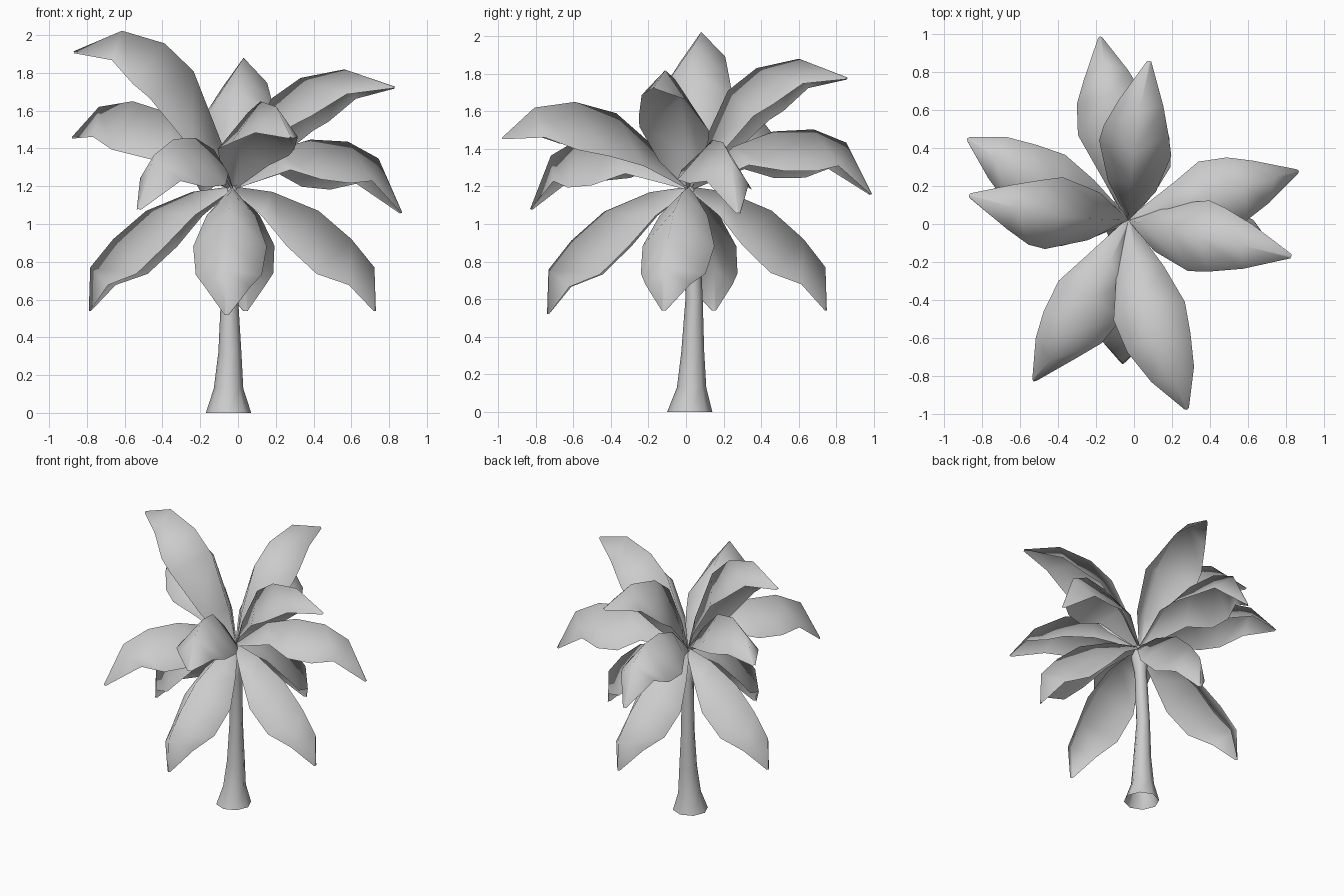
import bpy
import bmesh
import math
from mathutils import Vector

cube = bpy.data.objects.get("Cube")
if cube:
    bpy.data.objects.remove(cube, do_unlink=True)

grey = bpy.data.materials.new("plain grey")
grey.use_nodes = True
grey.diffuse_color = (0.6, 0.6, 0.6, 1)
grey.node_tree.nodes["Principled BSDF"].inputs["Base Color"].default_value = (0.6, 0.6, 0.6, 1)

HUB = Vector((-0.03, 0.02, 1.2))
UP = Vector((0, 0, 1))


def finish(name, bm):
    mesh = bpy.data.meshes.new(name)
    bm.to_mesh(mesh)
    bm.free()
    mesh.materials.append(grey)
    obj = bpy.data.objects.new(name, mesh)
    bpy.context.collection.objects.link(obj)
    return obj


# Midrib curves: share of the reach, height above the hub
MIDRIBS = {
    "high": [(0, 0), (0.07, 0.2), (0.24, 0.51), (0.42, 0.63), (0.69, 0.68), (1, 0.58)],
    "raised": [(0, 0), (0.18, 0.21), (0.38, 0.39), (0.6, 0.45), (0.82, 0.42), (1, 0.26)],
    "middle": [(0, 0), (0.24, 0.2), (0.46, 0.27), (0.68, 0.27), (0.86, 0.19), (1, -0.09)],
    "low": [(0, 0), (0.28, -0.03), (0.6, -0.13), (0.83, -0.28), (0.99, -0.43), (1, -0.66)],
}
# Leaf edges along the midrib: half width, droop, push towards the tip
SECTIONS = [(0.015, 0.02, 0), (0.13, 0.13, 0), (0.195, 0.23, -0.02),
            (0.175, 0.24, 0.02), (0.12, 0.14, 0.05), (0.012, 0.01, 0)]


def leaf(name, kind, tip_x, tip_y, lift=1.0, shift=0.0, bow=0.0):
    """Folded leaf: a ridge with one drooping edge on each side."""
    out = Vector((tip_x, tip_y, 0)) - Vector((HUB.x, HUB.y, 0))
    reach = out.length
    out.normalize()
    side = UP.cross(out)
    roll = 0 if kind == "low" else 0.1
    ribs = [HUB + out * (r * reach) + UP * (h * lift + shift * r) + side * (bow * math.sin(math.pi * r))
            for r, h in MIDRIBS[kind]]
    bm = bmesh.new()
    rows = []
    for i, (rib, (width, droop, push)) in enumerate(zip(ribs, SECTIONS)):
        along = (ribs[min(i + 1, len(ribs) - 1)] - ribs[max(i - 1, 0)]).normalized()
        normal = along.cross(side).normalized()
        across = side * math.cos(roll) - normal * math.sin(roll)
        middle = rib - normal * droop + along * push
        rows.append([bm.verts.new(p) for p in (middle + across * width, rib, middle - across * width)])
    for a, b in zip(rows, rows[1:]):
        for k in range(2):
            bm.faces.new((a[k], a[k + 1], b[k + 1], b[k]))
    bm.normal_update()
    if sum(f.normal.dot(UP) for f in bm.faces) < 0:
        bmesh.ops.reverse_faces(bm, faces=bm.faces)
    for f in bm.faces:
        f.smooth = True
    finish(name, bm)


leaf("high_leaf_back", "high", 0.08, 0.86, bow=0.02)
leaf("high_leaf_left", "high", 0.83, -0.17, 0.91)
leaf("high_leaf_right", "high", -0.87, 0.15, 1.18, 0.03, bow=0.035)
leaf("raised_leaf_front", "raised", 0.28, -0.98, bow=-0.04)
leaf("raised_leaf_right", "raised", -0.88, 0.45, bow=0.04)
leaf("middle_leaf_back", "middle", -0.18, 0.99, 1.0, 0.05)
leaf("middle_leaf_left", "middle", 0.87, 0.28, 1.0, -0.05)
leaf("middle_leaf_front", "middle", -0.53, -0.83, 1.0, -0.03, bow=0.04)
leaf("low_leaf_front", "low", -0.06, -0.74, 1.03)
leaf("low_leaf_back", "low", 0.04, 0.75)
leaf("low_leaf_left", "low", 0.73, -0.12)
leaf("low_leaf_right", "low", -0.79, 0.15)

# Trunk rings: centre x, centre y, height, radius; the foot stays open
RINGS = [(-0.05, 0.02, 0, 0.12), (-0.05, 0.03, 0.13, 0.078), (-0.043, 0.036, 0.32, 0.061),
         (-0.045, 0.043, 0.6, 0.046), (-0.035, 0.03, 0.98, 0.042),
         (-0.03, 0.02, 1.12, 0.058), (-0.03, 0.02, 1.2, 0.02)]
SIDES = 8
bm = bmesh.new()
rows = []
for x, y, z, radius in RINGS:
    angles = [math.tau * k / SIDES for k in range(SIDES)]
    rows.append([bm.verts.new((x + radius * math.cos(a), y + radius * math.sin(a), z)) for a in angles])
for a, b in zip(rows, rows[1:]):
    for k in range(SIDES):
        n = (k + 1) % SIDES
        bm.faces.new((a[k], a[n], b[n], b[k])).smooth = True
bm.faces.new(rows[-1])
trunk = finish("trunk", bm)
bpy.ops.object.select_all(action="DESELECT")
trunk.select_set(True)
bpy.context.view_layer.objects.active = trunk
bpy.ops.object.shade_smooth_by_angle(angle=math.radians(50))
